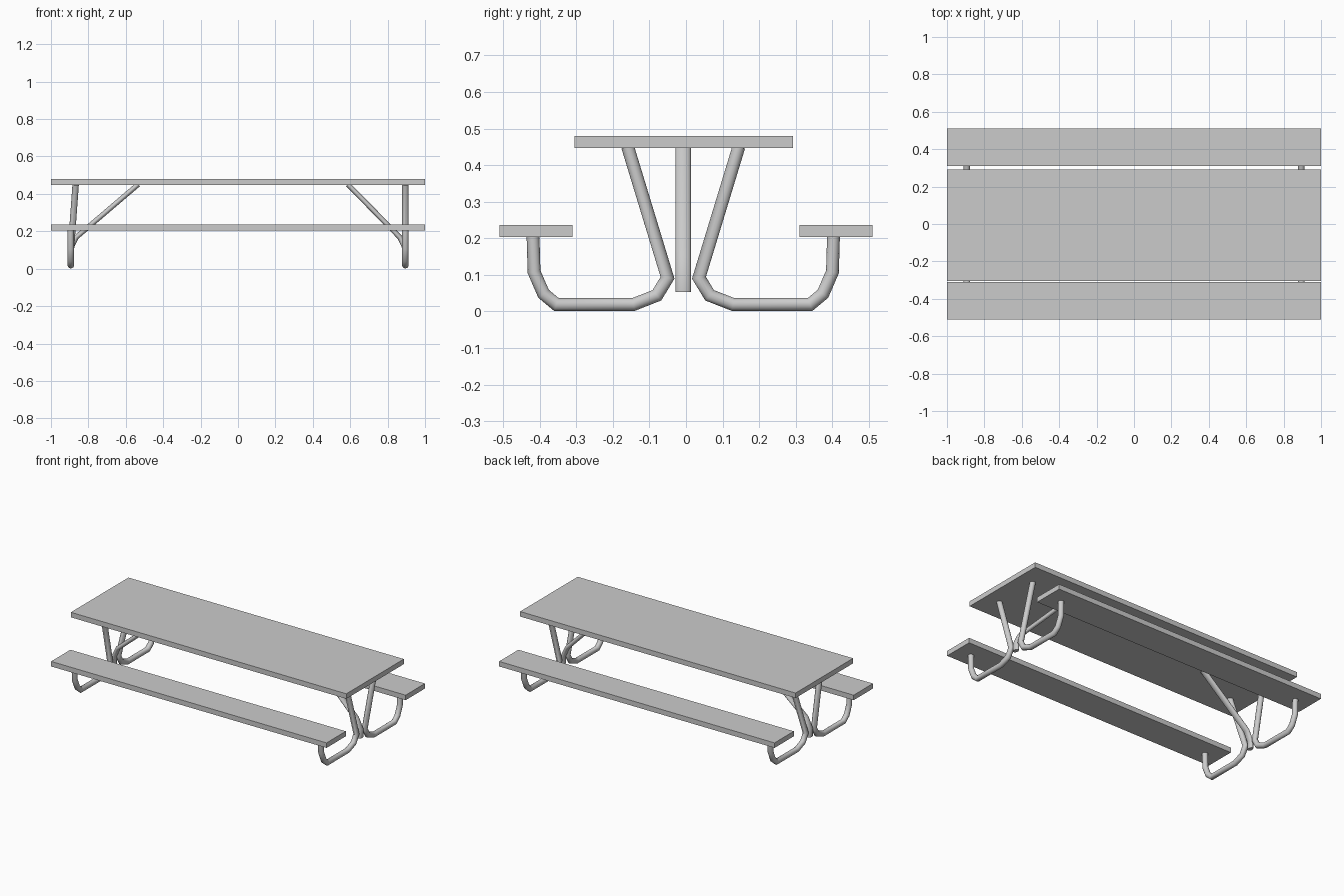
import bpy, bmesh, math
from mathutils import Vector

if "Cube" in bpy.data.objects:
    bpy.data.objects.remove(bpy.data.objects["Cube"])

MID = -0.0075  # y of the frame's centre line


def finish(name, bm, smooth=False):
    bmesh.ops.recalc_face_normals(bm, faces=bm.faces)
    me = bpy.data.meshes.new(name)
    bm.to_mesh(me)
    bm.free()
    ob = bpy.data.objects.new(name, me)
    bpy.context.collection.objects.link(ob)
    if smooth:
        bpy.ops.object.select_all(action='DESELECT')
        bpy.context.view_layer.objects.active = ob
        ob.select_set(True)
        bpy.ops.object.shade_smooth_by_angle(angle=math.radians(40))
    return ob


def board(name, y0, y1, z0, z1):
    bm = bmesh.new()
    bmesh.ops.create_cube(bm, size=1)
    for v in bm.verts:
        v.co = (v.co.x * 2, (y0 + y1) / 2 + v.co.y * (y1 - y0),
                (z0 + z1) / 2 + v.co.z * (z1 - z0))
    finish(name, bm)


def tube(name, path, side, r_plane, r_side, n=14):
    """Mitred tube along a path; side is the axis across the bend plane."""
    pts = [Vector(p) for p in path]
    side = Vector(side)
    bm = bmesh.new()
    rings = []
    for i, p in enumerate(pts):
        a = (p - pts[i - 1]).normalized() if i else (pts[1] - p).normalized()
        b = (pts[i + 1] - p).normalized() if i < len(pts) - 1 else a
        t = (a + b).normalized()
        nor = side.cross(t).normalized()
        bi = t.cross(nor)
        miter = 1 / max(0.5, t.dot(a))
        rings.append([bm.verts.new(p + nor * math.cos(k * math.tau / n) * r_plane * miter
                                   + bi * math.sin(k * math.tau / n) * r_side)
                      for k in range(n)])
    for r, s in zip(rings, rings[1:]):
        for k in range(n):
            bm.faces.new((r[k], r[(k + 1) % n], s[(k + 1) % n], s[k]))
    bm.faces.new(rings[0])
    bm.faces.new(rings[-1])
    finish(name, bm, True)


# Table top and benches
board("table_top", -0.305, 0.292, 0.447, 0.48)
board("front_bench", -0.51, -0.31, 0.203, 0.236)
board("back_bench", 0.31, 0.51, 0.203, 0.236)

# Bent legs: bench support, ground run, then up to the table top
profile = [(0.411, 0.21), (0.408, 0.108), (0.382, 0.048), (0.347, 0.019),
           (0.136, 0.019), (0.072, 0.044), (0.043, 0.092), (0.152, 0.45)]
for end, x, x_top in (("left", -0.894, -0.868), ("right", 0.895, 0.895)):
    for row, s in (("front", -1), ("back", 1)):
        path = [(x, MID + s * y, z) for y, z in profile]
        path[-1] = (x_top,) + path[-1][1:]
        tube(f"{end}_{row}_leg", path, (1, 0, 0), 0.0175, 0.0175)

# Diagonal braces between the legs
for end, s, top_x in (("left", -1, 0.537), ("right", 1, 0.591)):
    path = [(s * x, MID, z) for x, z in
            [(top_x - 0.004, 0.451), (0.865, 0.168), (0.895, 0.105), (0.895, 0.053)]]
    tube(f"{end}_brace", path, (0, 1, 0), 0.0135, 0.0215)
